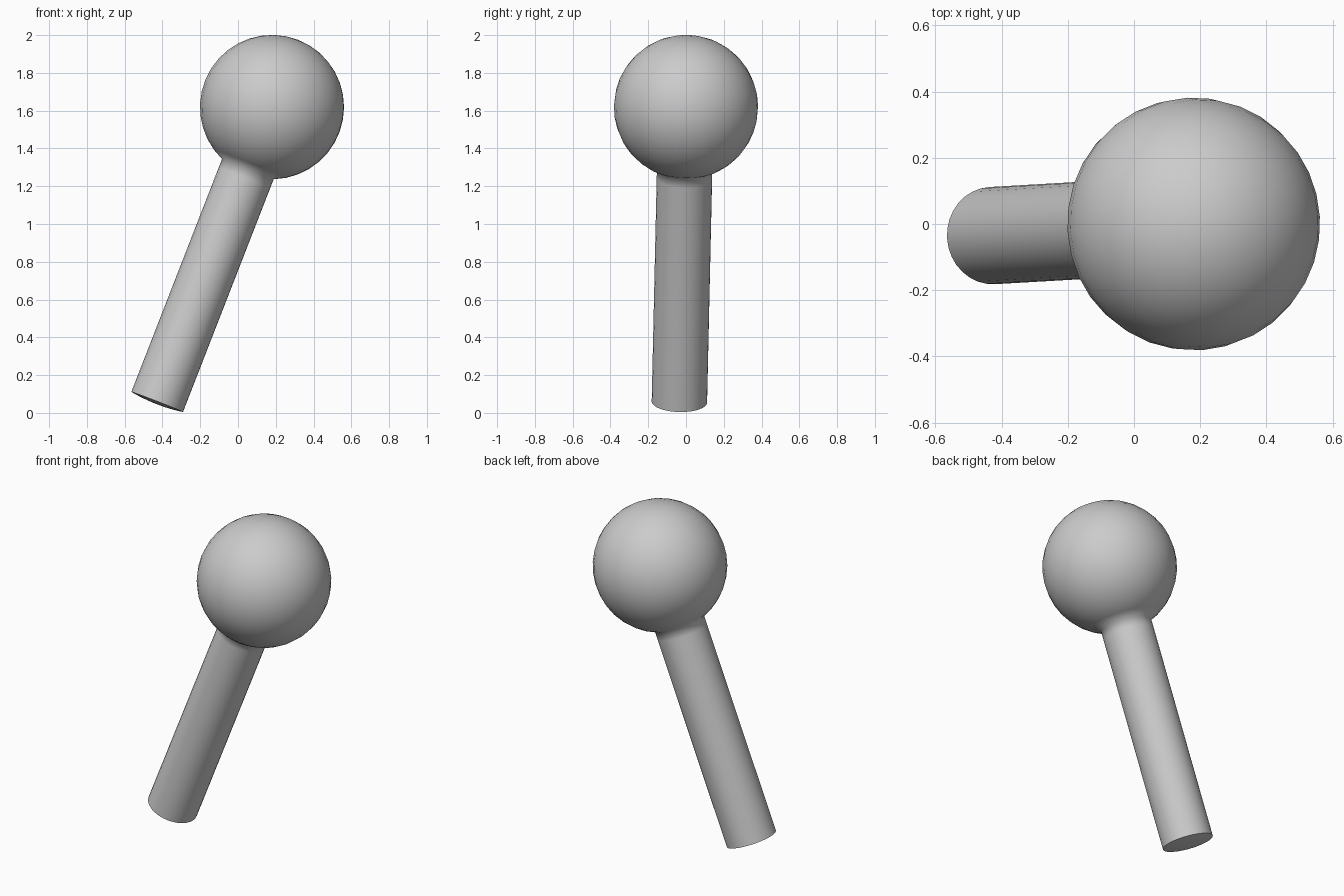
import bpy, bmesh, math
from mathutils import Vector

if "Cube" in bpy.data.objects:
    bpy.data.objects.remove(bpy.data.objects["Cube"])

BALL = Vector((0.18, 0.0, 1.619))    # centre of the round head
FOOT = Vector((-0.428, -0.035, 0.058))  # centre of the shaft's lower rim
R_BALL, R_SHAFT = 0.382, 0.147
SIDES = 32

axis = BALL - FOOT
length = axis.length

# Profile (radius, height): slightly domed foot, straight shaft, ball
profile = [(R_SHAFT * t, -0.012 * (1 - t * t)) for t in (0, 0.35, 0.7, 1)]
neck = math.asin(R_SHAFT / R_BALL)
profile.append((R_SHAFT, length - R_BALL * math.cos(neck) - 0.05))
steps = 16
for i in range(steps + 1):
    a = neck + (math.pi - neck) * i / steps
    r = 0 if i == steps else R_BALL * math.sin(a)
    profile.append((r, length - R_BALL * math.cos(a)))

# Lathe the profile around its own axis
bm = bmesh.new()
verts = [bm.verts.new((r, 0, h)) for r, h in profile]
edges = [bm.edges.new(pair) for pair in zip(verts, verts[1:])]
bmesh.ops.spin(bm, geom=verts + edges, cent=(0, 0, 0), axis=(0, 0, 1),
               angle=math.tau, steps=SIDES, use_duplicate=False)
bmesh.ops.remove_doubles(bm, verts=bm.verts, dist=1e-4)
bmesh.ops.recalc_face_normals(bm, faces=bm.faces)

# Smooth everywhere, with a crisp rim around the foot
for f in bm.faces:
    f.smooth = True
for e in bm.edges:
    if all(abs(v.co.z) < 1e-4 and v.co.xy.length > R_SHAFT * 0.99 for v in e.verts):
        e.smooth = False

mesh = bpy.data.meshes.new("ball_headed_stick")
bm.to_mesh(mesh)
bm.free()
stick = bpy.data.objects.new("ball_headed_stick", mesh)
bpy.context.collection.objects.link(stick)

# Lean the stick
stick.location = FOOT
stick.rotation_mode = 'QUATERNION'
stick.rotation_quaternion = axis.to_track_quat('Z', 'Y')
